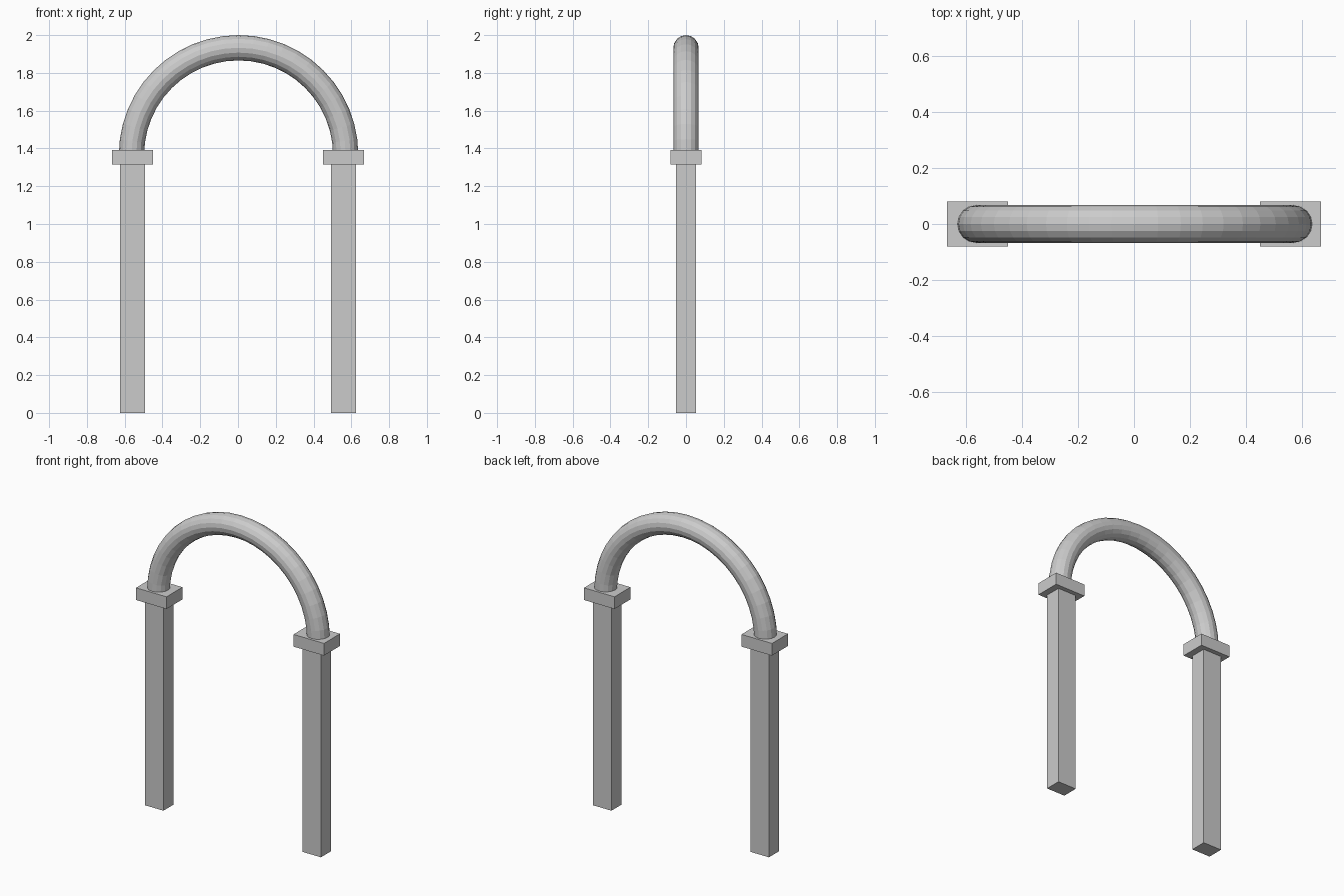
import bpy, bmesh
from math import sin, cos, pi

if "Cube" in bpy.data.objects:
    bpy.data.objects.remove(bpy.data.objects["Cube"])


def box(name, centre, size):
    bpy.ops.mesh.primitive_cube_add(size=1, location=centre)
    ob = bpy.context.object
    ob.name = name
    ob.scale = size
    bpy.ops.object.transform_apply(location=False, rotation=False, scale=True)
    return ob


def half_ring(name, centre, major, minor, steps, sides):
    bm = bmesh.new()
    rings = []
    for i in range(steps + 1):
        a = pi * i / steps
        ring = []
        for j in range(sides):
            b = 2 * pi * j / sides
            r = major + minor * cos(b)
            ring.append(bm.verts.new((r * cos(a), minor * sin(b), r * sin(a))))
        rings.append(ring)
    for r0, r1 in zip(rings, rings[1:]):
        for j in range(sides):
            k = (j + 1) % sides
            bm.faces.new((r0[j], r0[k], r1[k], r1[j]))
    bm.faces.new(rings[0])
    bm.faces.new(rings[-1])
    bmesh.ops.recalc_face_normals(bm, faces=bm.faces)
    mesh = bpy.data.meshes.new(name)
    bm.to_mesh(mesh)
    bm.free()
    ob = bpy.data.objects.new(name, mesh)
    ob.location = centre
    bpy.context.collection.objects.link(ob)
    return ob


CAP_BOTTOM, CAP_TOP = 1.314, 1.392

# Square posts with a capital block on each
for side, s in (("left", -1), ("right", 1)):
    box(f"{side}_post", (s * 0.558, 0, CAP_BOTTOM / 2), (0.132, 0.104, CAP_BOTTOM))
    box(f"{side}_capital", (s * 0.558, 0, (CAP_BOTTOM + CAP_TOP) / 2),
        (0.216, 0.162, CAP_TOP - CAP_BOTTOM))

# Round arch, its ends sunk into the capitals
half_ring("arch", (0.003, 0, 1.366), 0.567, 0.067, 24, 16)
